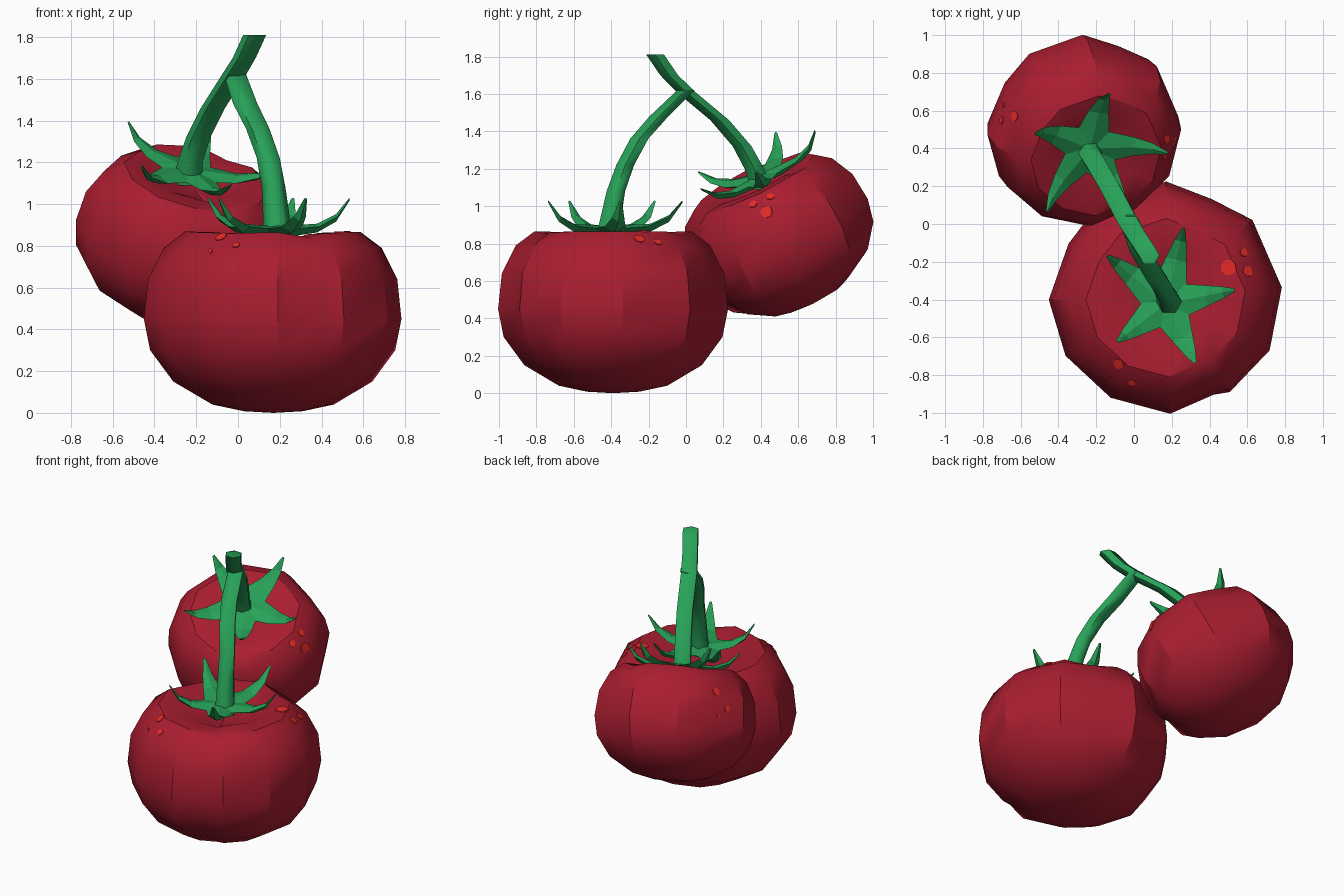
import bpy, bmesh, math
from mathutils import Vector, Matrix
from mathutils.bvhtree import BVHTree

if "Cube" in bpy.data.objects:
    bpy.data.objects.remove(bpy.data.objects["Cube"])


def material(name, col):
    m = bpy.data.materials.new(name)
    m.diffuse_color = (*col, 1)
    m.use_nodes = True
    m.node_tree.nodes["Principled BSDF"].inputs["Base Color"].default_value = m.diffuse_color
    return m


RED = material("tomato red", (0.40, 0.0125, 0.03))
GREEN = material("stem green", (0.021, 0.36, 0.098))
SPOT = material("bright red", (0.80, 0.024, 0.02))


def finish(name, bm, mat, smooth=None):
    bmesh.ops.recalc_face_normals(bm, faces=bm.faces)
    me = bpy.data.meshes.new(name)
    bm.to_mesh(me)
    bm.free()
    me.materials.append(mat)
    ob = bpy.data.objects.new(name, me)
    bpy.context.collection.objects.link(ob)
    if smooth:
        bpy.ops.object.select_all(action='DESELECT')
        ob.select_set(True)
        bpy.context.view_layer.objects.active = ob
        bpy.ops.object.shade_smooth_by_angle(angle=math.radians(smooth))
    return ob


def bridge(bm, a, b):
    n = len(a)
    for i in range(n):
        bm.faces.new((a[i], a[(i + 1) % n], b[(i + 1) % n], b[i]))


# Tomato body: revolved profile with an uneven, creased outline
PROFILE = [(0.14, 0.008), (0.29, 0.04), (0.475, 0.15), (0.585, 0.30), (0.615, 0.45),
           (0.595, 0.64), (0.52, 0.79), (0.42, 0.865), (0.29, 0.862), (0.16, 0.81)]
OUTLINE = [(5, 1), (42, 1), (65, .935), (90, 1), (126, .99), (151, .96), (181, 1.01),
           (210, 1), (241, .985), (272, 1), (296, .93), (304, .98), (333, 1)]


def tomato(name, mat4):
    bm = bmesh.new()
    rings = []
    for r, z in PROFILE:
        ring = []
        for a, f in OUTLINE:
            t = math.radians(a)
            dip = (f - 1) * 0.35 if z > 0.8 else 0
            ring.append(bm.verts.new(mat4 @ Vector((r * f * math.cos(t), r * f * math.sin(t), z - 0.44 + dip))))
        rings.append(ring)
    for a, b in zip(rings, rings[1:]):
        bridge(bm, a, b)
    for ring, z in ((rings[0], 0.0), (rings[-1], 0.79)):
        c = bm.verts.new(mat4 @ Vector((0, 0, z - 0.44)))
        for i in range(len(ring)):
            bm.faces.new((ring[i], ring[(i + 1) % len(ring)], c))
    bmesh.ops.recalc_face_normals(bm, faces=bm.faces)
    tree = BVHTree.FromBMesh(bm)
    finish(name, bm, RED, 32)
    return tree


AXIS = Vector((0.2, -0.42, 0.885)).normalized()
TILT = Vector((0, 0, 1)).rotation_difference(AXIS).to_matrix().to_4x4()
front_tree = tomato("front_tomato", Matrix.Translation((0.17, -0.39, 0.44)))
back_tree = tomato("back_tomato", Matrix.Translation((-0.27, 0.51, 0.815)) @ TILT
                   @ Matrix.Scale(0.835, 4))


# Calyx: star of pointed leaves curling up at the tips
def calyx(name, mat4, leaves, curl):
    bm = bmesh.new()
    for ang, length in leaves:
        rot = mat4 @ Matrix.Rotation(math.radians(ang), 4, 'Z')
        k = length / 0.4
        rings = []
        for d, w, z, th in [(-0.02, 0.07, 0.0, 0.035), (0.09, 0.09, 0.0, 0.035),
                            (0.23, 0.056, 0.012, 0.028), (0.33, 0.032, 0.06, 0.024),
                            (0.40, 0.008, 0.145, 0.010)]:
            z *= curl
            rings.append([bm.verts.new(rot @ Vector(p)) for p in
                          ((d * k, w, z), (d * k, 0, z + th * 0.5),
                           (d * k, -w, z), (d * k, 0, z - th))])
        for a, b in zip(rings, rings[1:]):
            bridge(bm, a, b)
        bm.faces.new(rings[0])
        bm.faces.new(rings[-1])
    finish(name, bm, GREEN)


calyx("front_calyx", Matrix.Translation((0.17, -0.42, 0.88)),
      [(11, .37), (77, .41), (141, .40), (218, .33), (296, .35)], 1.0)
calyx("back_calyx", Matrix.Translation((-0.235, 0.405, 1.16)) @ TILT,
      [(0, .40), (80, .37), (155, .36), (232, .39), (302, .37)], 0.8)


# Stems: six-sided tubes with level rings along a path
def stem(name, path):
    bm = bmesh.new()
    rings = [[bm.verts.new((x + r * math.cos(i * math.pi / 3), y + r * math.sin(i * math.pi / 3), z))
              for i in range(6)] for x, y, z, r in path]
    for a, b in zip(rings, rings[1:]):
        bridge(bm, a, b)
    bm.faces.new(rings[0])
    bm.faces.new(rings[-1])
    finish(name, bm, GREEN, 62)


stem("front_stem", [(0.185, -0.42, 0.83, 0.075), (0.185, -0.405, 0.92, 0.065), (0.17, -0.375, 1.08, 0.057),
                    (0.145, -0.325, 1.22, 0.055), (0.095, -0.25, 1.36, 0.056), (0.035, -0.145, 1.48, 0.058),
                    (-0.015, 0.0, 1.62, 0.054)])
stem("back_stem", [(-0.24, 0.41, 1.09, 0.07), (-0.23, 0.365, 1.20, 0.06), (-0.19, 0.30, 1.32, 0.058),
                   (-0.12, 0.18, 1.46, 0.058), (-0.025, 0.0, 1.61, 0.058), (0.03, -0.09, 1.70, 0.055),
                   (0.08, -0.165, 1.81, 0.055)])


# Bright spots: thin discs laid on the skin where a ray meets it
def spots(name, tree, items):
    bm = bmesh.new()
    for origin, direction, r in items:
        loc, nor, _, _ = tree.ray_cast(Vector(origin), Vector(direction))
        if loc is None:
            continue
        rot = nor.to_track_quat('Z', 'Y').to_matrix().to_4x4()
        bmesh.ops.create_cone(bm, cap_ends=True, segments=8, radius1=r, radius2=r, depth=0.008,
                              matrix=Matrix.Translation(loc + nor * 0.001) @ rot)
    finish(name, bm, SPOT)


DOWN, LEFT = (0, 0, -1), (-1, 0, 0)
spots("front_tomato_spots", front_tree,
      [((x, y, 3), DOWN, r) for x, y, r in
       ((0.50, -0.23, .042), (0.58, -0.15, .024), (0.60, -0.25, .03),
        (-0.08, -0.74, .03), (-0.01, -0.84, .02), (-0.13, -0.80, .012))])
spots("back_tomato_spots", back_tree,
      [((x, y, 3), DOWN, r) for x, y, r in ((-0.63, 0.57, .026), (-0.70, 0.55, .022), (-0.69, 0.63, .012))]
      + [((3, y, z), LEFT, r) for y, z, r in ((0.43, 0.97, .034), (0.36, 1.01, .022), (0.45, 1.05, .022))])
